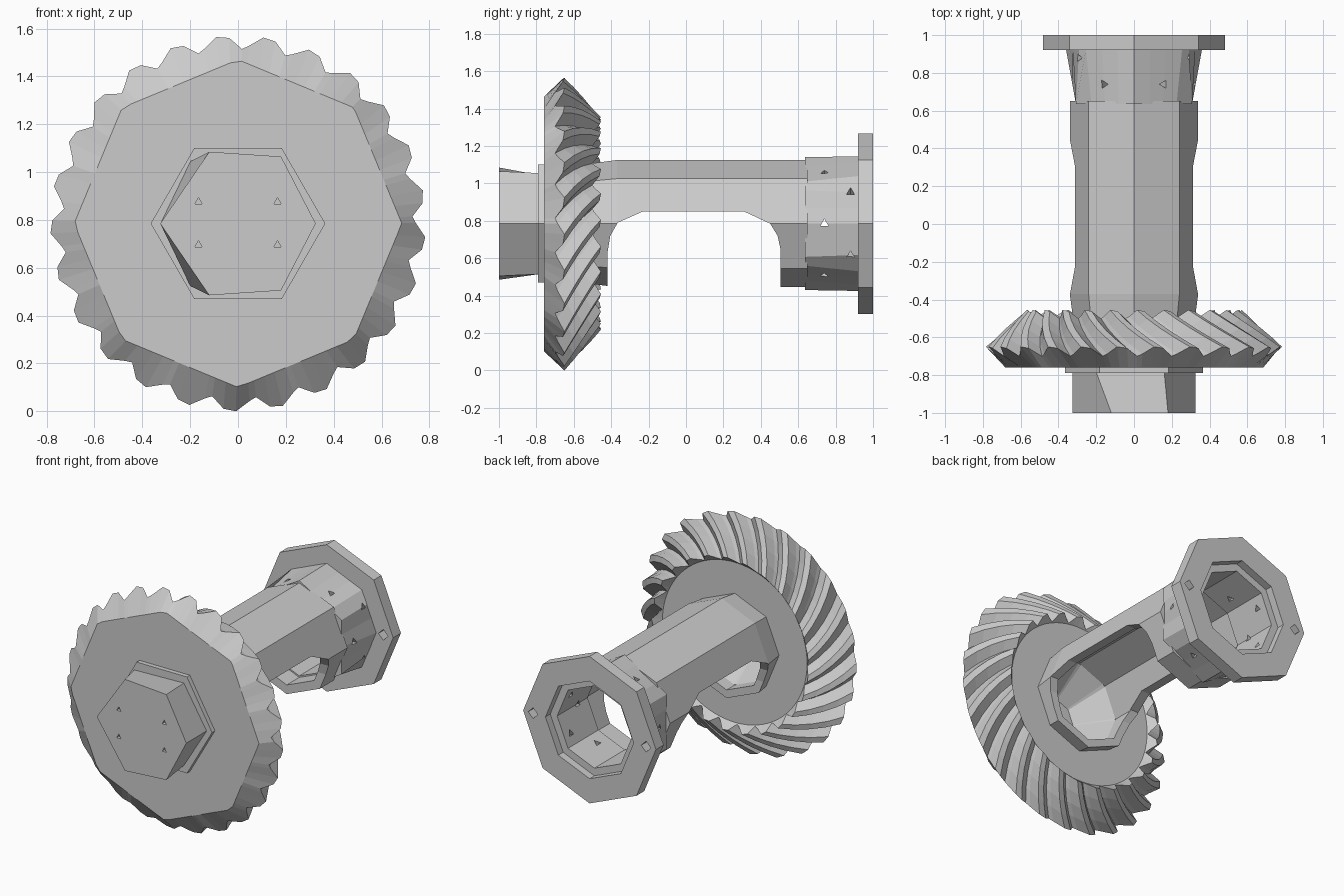
import bpy, bmesh
from math import pi, cos, sin, radians
from mathutils import Matrix, Vector

cube = bpy.data.objects.get("Cube")
if cube:
    bpy.data.objects.remove(cube, do_unlink=True)

AXIS = 0.785          # height of the shaft axis
STEPS = [radians(90 + 15 * i) for i in range(24)]

steel = bpy.data.materials.new("plain_grey")
steel.use_nodes = True
GREY = (0.6, 0.6, 0.6, 1)
steel.diffuse_color = GREY
steel.node_tree.nodes["Principled BSDF"].inputs["Base Color"].default_value = GREY


def finish(name, bm):
    bmesh.ops.recalc_face_normals(bm, faces=bm.faces)
    mesh = bpy.data.meshes.new(name)
    bm.to_mesh(mesh)
    bm.free()
    mesh.materials.append(steel)
    obj = bpy.data.objects.new(name, mesh)
    bpy.context.collection.objects.link(obj)
    return obj


def point(r, a, y):
    return Vector((r * cos(a), y, AXIS + r * sin(a)))


def polygon(sides, radius, y, angles=STEPS, start=pi / 2):
    """Ring of points along a regular polygon, sampled at the given angles."""
    step = 2 * pi / sides
    ring = []
    for a in angles:
        off = (a - start + 1e-6) % step - step / 2
        ring.append(point(radius * cos(step / 2) / cos(off), a, y))
    return ring


def loft(name, rings, tube=False):
    """Skin rings in order; a tube joins the last ring to the first."""
    bm = bmesh.new()
    rows = [[bm.verts.new(p) for p in ring] for ring in rings]
    pairs = list(zip(rows, rows[1:]))
    if tube:
        pairs.append((rows[-1], rows[0]))
    else:
        bm.faces.new(rows[0])
        bm.faces.new(rows[-1])
    n = len(rows[0])
    for low, high in pairs:
        for i in range(n):
            j = (i + 1) % n
            bm.faces.new((low[i], low[j], high[j], high[i]))
    return finish(name, bm)


def cut(target, cutter):
    cutter.hide_render = True
    mod = target.modifiers.new("cut", 'BOOLEAN')
    mod.operation = 'DIFFERENCE'
    mod.solver = 'EXACT'
    mod.object = cutter
    bpy.context.view_layer.objects.active = target
    bpy.ops.object.modifier_apply(modifier=mod.name)
    bpy.data.objects.remove(cutter, do_unlink=True)


def prisms(name, sides, radius, depth, matrices):
    bm = bmesh.new()
    for m in matrices:
        bmesh.ops.create_cone(bm, cap_ends=True, segments=sides, radius1=radius,
                              radius2=radius, depth=depth, matrix=m)
    return finish(name, bm)


# Spiral bevel gear: tooth pattern of (position in pitch, height)
TEETH = 25
PATTERN = ((0, 0), (0.28, 0.85), (0.55, 1), (0.85, 0.25))
pitch = 2 * pi / TEETH
teeth = [((k + t) * pitch + 0.04, h) for k in range(TEETH) for t, h in PATTERN]
rim = [a for a, h in teeth]


def tooth_ring(f):
    ring = []
    for a, h in teeth:
        tip = Vector((0.785 - 0.215 * f, -0.65 + 0.195 * f))
        valley = Vector((0.73 - 0.2 * f, -0.70 + 0.2 * f))
        r, y = valley.lerp(tip, h)
        ring.append(point(r, a + 0.36 * f, y))
    return ring


inner = [a + 0.36 for a in rim]
gear_rings = [polygon(8, 0.685, -0.76, rim)]
gear_rings += [tooth_ring(i / 4) for i in range(5)]
gear_rings += [
    [point(0.525, a, -0.505) for a in inner],
    polygon(8, 0.28, -0.505, inner),
    polygon(8, 0.13, -0.72, inner),
]
loft("bevel_gear", gear_rings)

# Hexagonal washer and nut on the front
loft("front_washer", [polygon(6, 0.365, y, start=0) for y in (-0.79, -0.755)])


def nut_ring(corners, y):
    upper = [Vector((x, y, AXIS + z)) for x, z in corners]
    lower = [Vector((x, y, AXIS - z)) for x, z in reversed(corners[1:-1])]
    return upper + lower


nut = loft("front_nut", [
    nut_ring([(0.325, 0), (0.18, 0.28), (-0.12, 0.3), (-0.325, 0)], -1),
    nut_ring([(0.325, 0), (0.16, 0.27), (-0.2, 0.26), (-0.325, 0)], -0.785),
])
turn = Matrix.Rotation(pi / 2, 4, 'X')
cut(nut, prisms("nut_marks", 3, 0.018, 0.04, [
    Matrix.Translation((sx * 0.165, -1, AXIS + sz * 0.09)) @ turn
    for sx in (-1, 1) for sz in (-1, 1)]))

# Hollow shaft with an arched opening underneath
shaft = loft("shaft", [
    polygon(8, 0.32, -0.52), polygon(8, 0.34, -0.37), polygon(8, 0.34, 0.65),
    polygon(8, 0.28, 0.65), polygon(8, 0.28, -0.52)], tube=True)
arch = [(-0.42, 0.3), (-0.42, 0.63), (-0.405, 0.72), (-0.365, 0.79), (-0.23, 0.85),
        (0.31, 0.85), (0.45, 0.785), (0.49, 0.72), (0.505, 0.65), (0.505, 0.3)]
cut(shaft, loft("arch_cutter", [[Vector((x, y, z)) for y, z in arch]
                                for x in (-0.6, 0.6)]))

# Collar changing from six sides to eight, with small vent holes
collar = loft("collar", [
    polygon(6, 0.355, 0.635), polygon(8, 0.36, 0.925),
    polygon(8, 0.27, 0.925), polygon(8, 0.27, 0.635)], tube=True)


def radial(angle, y):
    way = Vector((cos(angle), 0, sin(angle)))
    place = Matrix.Translation(Vector((0, y, AXIS)) + way * 0.32)
    return place @ way.to_track_quat('Z', 'Y').to_matrix().to_4x4()


vents = [radial(radians(60 * i), 0.74) for i in range(6)]
vents += [radial(radians(a), 0.88) for a in (30, 150, 210, 330)]
cut(collar, prisms("vent_cutter", 3, 0.025, 0.2, vents))

# Octagonal end flange with a stepped mouth and two square bolt holes
flange = loft("end_flange", [
    polygon(8, 0.482, 0.92), polygon(8, 0.482, 1.0), polygon(8, 0.32, 1.0),
    polygon(8, 0.32, 0.95), polygon(8, 0.27, 0.95), polygon(8, 0.27, 0.92)], tube=True)
cut(flange, prisms("bolt_hole_cutter", 4, 0.035, 0.3, [
    Matrix.Translation((x, 0.96, AXIS)) @ turn for x in (-0.41, 0.41)]))
